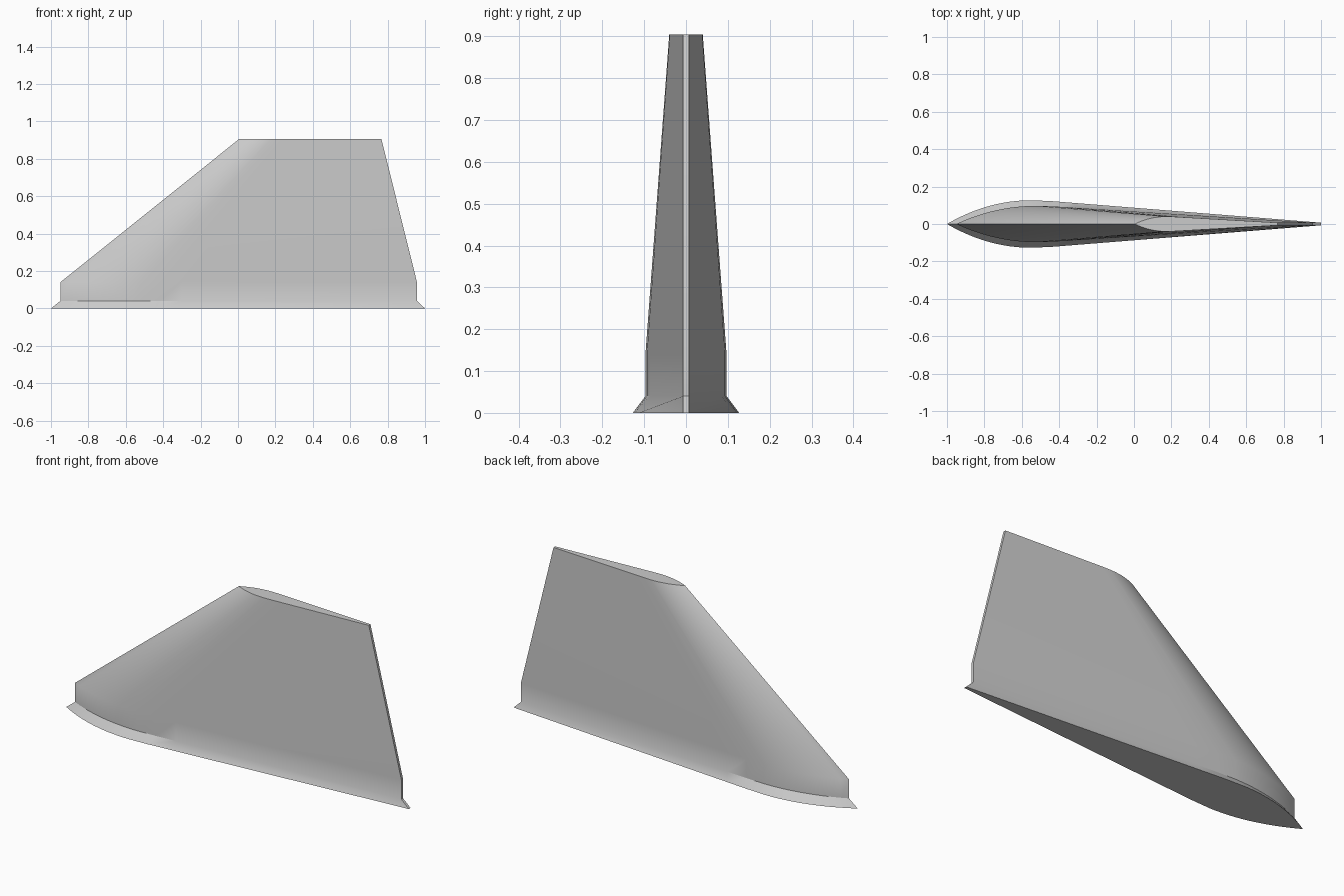
import bpy
import bmesh
import math

default = bpy.data.objects.get("Cube")
if default:
    bpy.data.objects.remove(default, do_unlink=True)

# Material
grey = bpy.data.materials.new("light_grey")
grey.use_nodes = True
colour = (0.6, 0.6, 0.6, 1)
grey.diffuse_color = colour
grey.node_tree.nodes["Principled BSDF"].inputs["Base Color"].default_value = colour

# Foil shape: rounded nose up to the thickest point, then a straight taper
NOSE, STEPS, TAIL = 0.225, 12, 0.007


def half_profile():
    points = []
    for i in range(STEPS + 1):
        t = i / STEPS
        points.append((NOSE * t, 1 - (1 - t) ** 2))
    points += [(0.28, 0.96), (0.34, 0.88), (1.0, 0.0)]
    return points


def section(bm, z, front, back, half_width):
    """One closed foil-shaped ring at height z."""
    side = []
    for u, f in half_profile():
        tail = TAIL * min(1, u / NOSE)
        side.append((front + u * (back - front), tail + (half_width - tail) * f))
    ring = [(x, -y) for x, y in side] + [(x, y) for x, y in reversed(side[1:])]
    return [bm.verts.new((x, y, z)) for x, y in ring]


# Fin: flared foot, short upright root, swept tapering blade
bm = bmesh.new()
rings = [
    section(bm, 0.0, -1.0, 1.0, 0.127),
    section(bm, 0.04, -0.95, 0.957, 0.097),
    section(bm, 0.14, -0.95, 0.957, 0.097),
    section(bm, 0.905, 0.005, 0.767, 0.04),
]
for low, high in zip(rings, rings[1:]):
    for i in range(len(low)):
        j = (i + 1) % len(low)
        bm.faces.new((low[i], low[j], high[j], high[i]))
bm.faces.new(list(reversed(rings[0])))
bm.faces.new(rings[-1])
bmesh.ops.recalc_face_normals(bm, faces=bm.faces)

mesh = bpy.data.meshes.new("tail_fin")
bm.to_mesh(mesh)
bm.free()
mesh.materials.append(grey)
fin = bpy.data.objects.new("tail_fin", mesh)
bpy.context.collection.objects.link(fin)

# Smooth skin with crisp borders
bpy.ops.object.select_all(action="DESELECT")
fin.select_set(True)
bpy.context.view_layer.objects.active = fin
bpy.ops.object.shade_smooth_by_angle(angle=math.radians(30))
